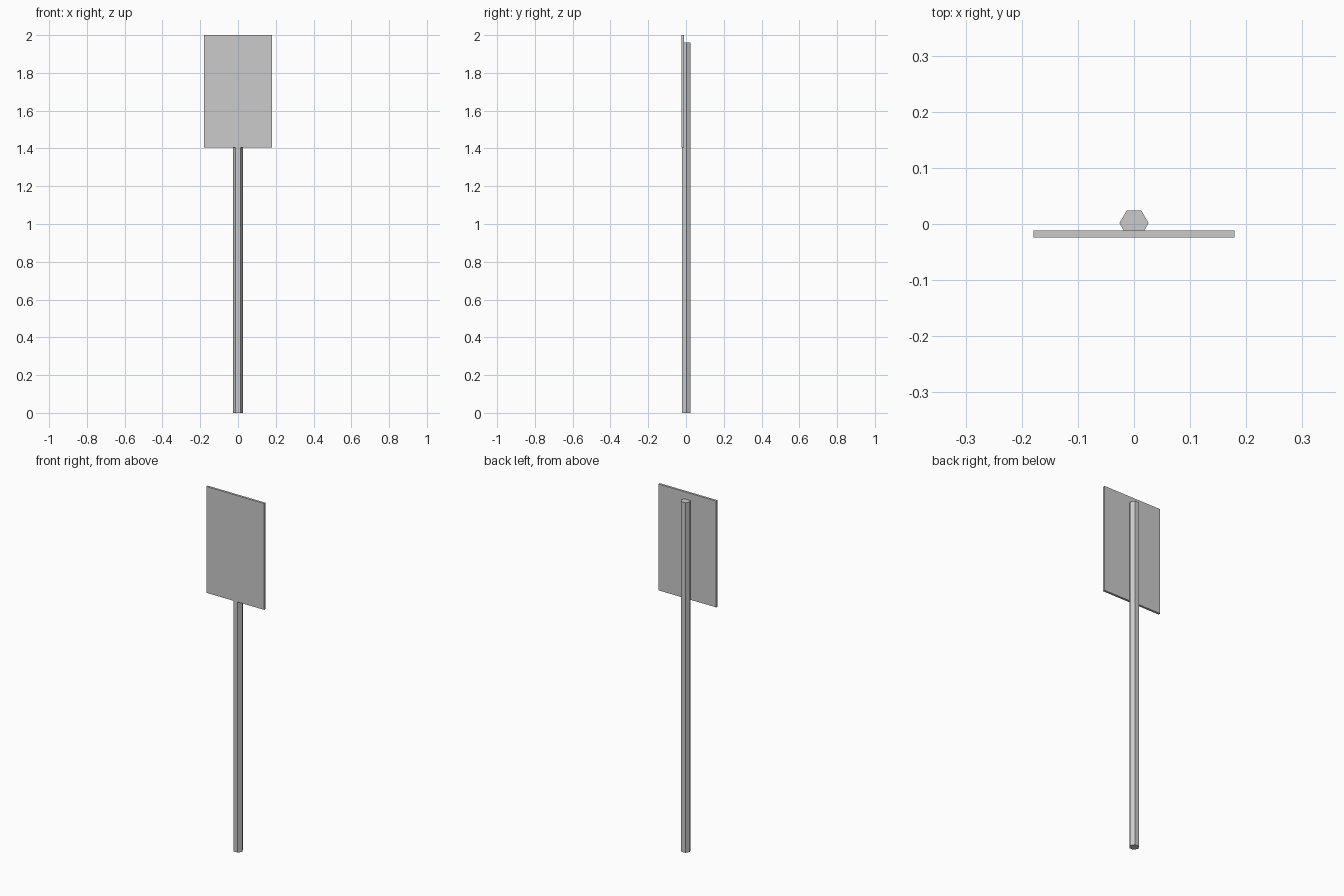
import bpy

cube = bpy.data.objects.get("Cube")
if cube:
    bpy.data.objects.remove(cube, do_unlink=True)

# Single grey metal colour
GREY = (0.6, 0.6, 0.6, 1.0)
metal = bpy.data.materials.new("grey_metal")
metal.use_nodes = True
metal.diffuse_color = GREY
metal.node_tree.nodes["Principled BSDF"].inputs["Base Color"].default_value = GREY


def finish(name):
    obj = bpy.context.object
    obj.name = name
    obj.data.materials.append(metal)
    return obj


# Six-sided pole with flat sides facing front and back
POLE_TOP = 1.96
bpy.ops.mesh.primitive_cylinder_add(vertices=6, radius=0.026, depth=POLE_TOP,
                                    location=(0, 0.0017, POLE_TOP / 2),
                                    rotation=(0, 0, 0.5235988))
pole = finish("pole")
bpy.ops.object.transform_apply(location=False, rotation=True, scale=False)

# Thin rectangular sign panel on the front of the pole
PANEL_BOTTOM, PANEL_TOP = 1.405, 2.0
bpy.ops.mesh.primitive_cube_add(size=1, location=(0, -0.018, (PANEL_BOTTOM + PANEL_TOP) / 2))
panel = finish("sign_panel")
panel.scale = (0.358, 0.0125, PANEL_TOP - PANEL_BOTTOM)
bpy.ops.object.transform_apply(location=False, rotation=False, scale=True)
